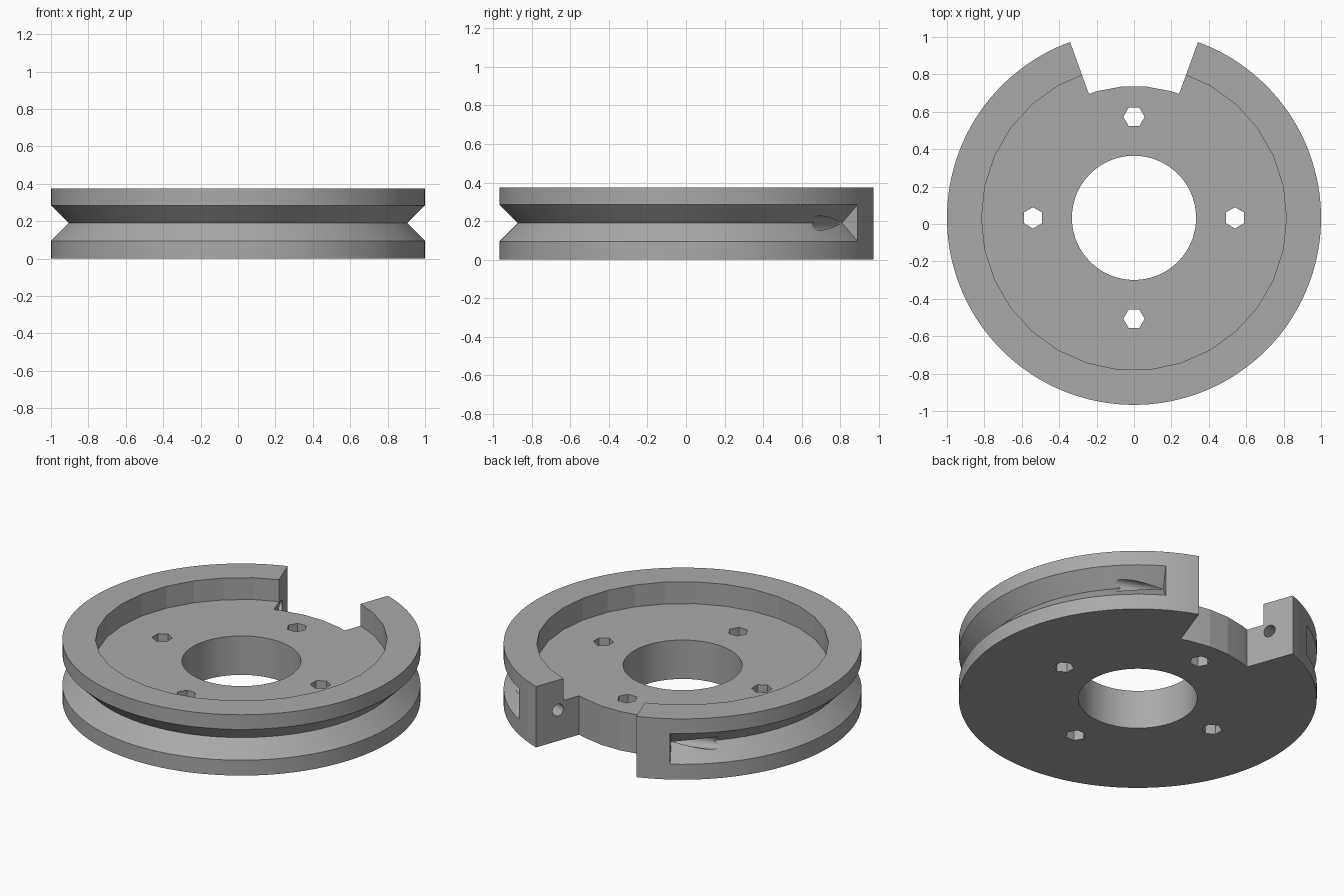
import bpy, bmesh
from math import sin, cos, radians, pi
from mathutils import Vector

cube = bpy.data.objects.get("Cube")
if cube:
    bpy.data.objects.remove(cube, do_unlink=True)

CENTRE_Y = 0.033
HEIGHT = 0.375
MID_Z = 0.19

grey = bpy.data.materials.new("plain grey")
grey.use_nodes = True
colour = (0.4, 0.4, 0.4, 1)
grey.diffuse_color = colour
grey.node_tree.nodes["Principled BSDF"].inputs["Base Color"].default_value = colour


def polar(r, angle, z=0.0):
    """Point about the wheel axis; angle in degrees from the back towards +x."""
    a = radians(angle)
    return Vector((r * sin(a), CENTRE_Y + r * cos(a), z))


def loft(name, rings):
    """Capped solid through a row of equal rings of points."""
    bm = bmesh.new()
    rows = [[bm.verts.new(p) for p in ring] for ring in rings]
    n = len(rows[0])
    for a, b in zip(rows, rows[1:]):
        for i in range(n):
            j = (i + 1) % n
            bm.faces.new((a[i], a[j], b[j], b[i]))
    bm.faces.new(rows[0])
    bm.faces.new(rows[-1])
    bmesh.ops.recalc_face_normals(bm, faces=bm.faces)
    mesh = bpy.data.meshes.new(name)
    bm.to_mesh(mesh)
    bm.free()
    mesh.materials.append(grey)
    obj = bpy.data.objects.new(name, mesh)
    bpy.context.collection.objects.link(obj)
    return obj


def prism(name, points, z0, z1):
    return loft(name, [[Vector((p.x, p.y, z)) for p in points] for z in (z0, z1)])


def circle(r, sides, start=90):
    return [polar(r, start + 360 * i / sides) for i in range(sides)]


wheel = prism("pulley_wheel", circle(1, 144), 0, HEIGHT)
cutters = []

# Shallow faceted recess and central bore
cutters.append(prism("recess_cutter", circle(0.815, 30), 0.24, 0.5))
cutters.append(prism("bore_cutter", circle(0.332, 96), -0.1, 0.5))

# Four hexagonal bolt holes
for turn in range(0, 360, 90):
    middle = polar(0.54, turn)
    hexagon = [middle + polar(0.057, turn + 90 + 60 * k) - polar(0, 0) for k in range(6)]
    cutters.append(prism("bolt_hole_cutter", hexagon, -0.1, 0.5))

# Wedge notch at the back
notch = [polar(0.705, a) for a in (-20, -15.7, -5.2, 5.2, 15.7, 20)]
notch += [polar(1.2, 20), polar(1.2, -20)]
cutters.append(prism("notch_cutter", notch, -0.1, 0.5))

# V groove that stops short of the notch
START = 31
STEPS = 120
groove = []
for i in range(STEPS + 1):
    a = START + (360 - 2 * START) * i / STEPS
    groove.append([polar(0.905, a, MID_Z), polar(1.03, a, MID_Z + 0.125),
                   polar(1.03, a, MID_Z - 0.125)])
cutters.append(loft("groove_cutter", groove))

# Round cord tunnels from the notch walls into the groove
for side in (-1, 1):
    wall = polar(0.85, side * 20, MID_Z)
    radial = polar(1, side * 20) - polar(0, 0)
    along = (polar(1, side * 110) - polar(0, 0))
    rings = []
    for reach in (-0.06, 0.5):
        rings.append([wall + along * reach + radial * 0.037 * cos(pi * k / 12)
                      + Vector((0, 0, 0.037 * sin(pi * k / 12))) for k in range(24)])
    cutters.append(loft("tunnel_cutter", rings))

# Cut everything out of the wheel
bpy.ops.object.select_all(action="DESELECT")
bpy.context.view_layer.objects.active = wheel
wheel.select_set(True)
for cutter in cutters:
    cutter.hide_render = True
    mod = wheel.modifiers.new("cut", "BOOLEAN")
    mod.operation = "DIFFERENCE"
    mod.solver = "EXACT"
    mod.object = cutter
    bpy.ops.object.modifier_apply(modifier=mod.name)
    bpy.data.objects.remove(cutter, do_unlink=True)

bpy.ops.object.shade_smooth_by_angle(angle=radians(10))
